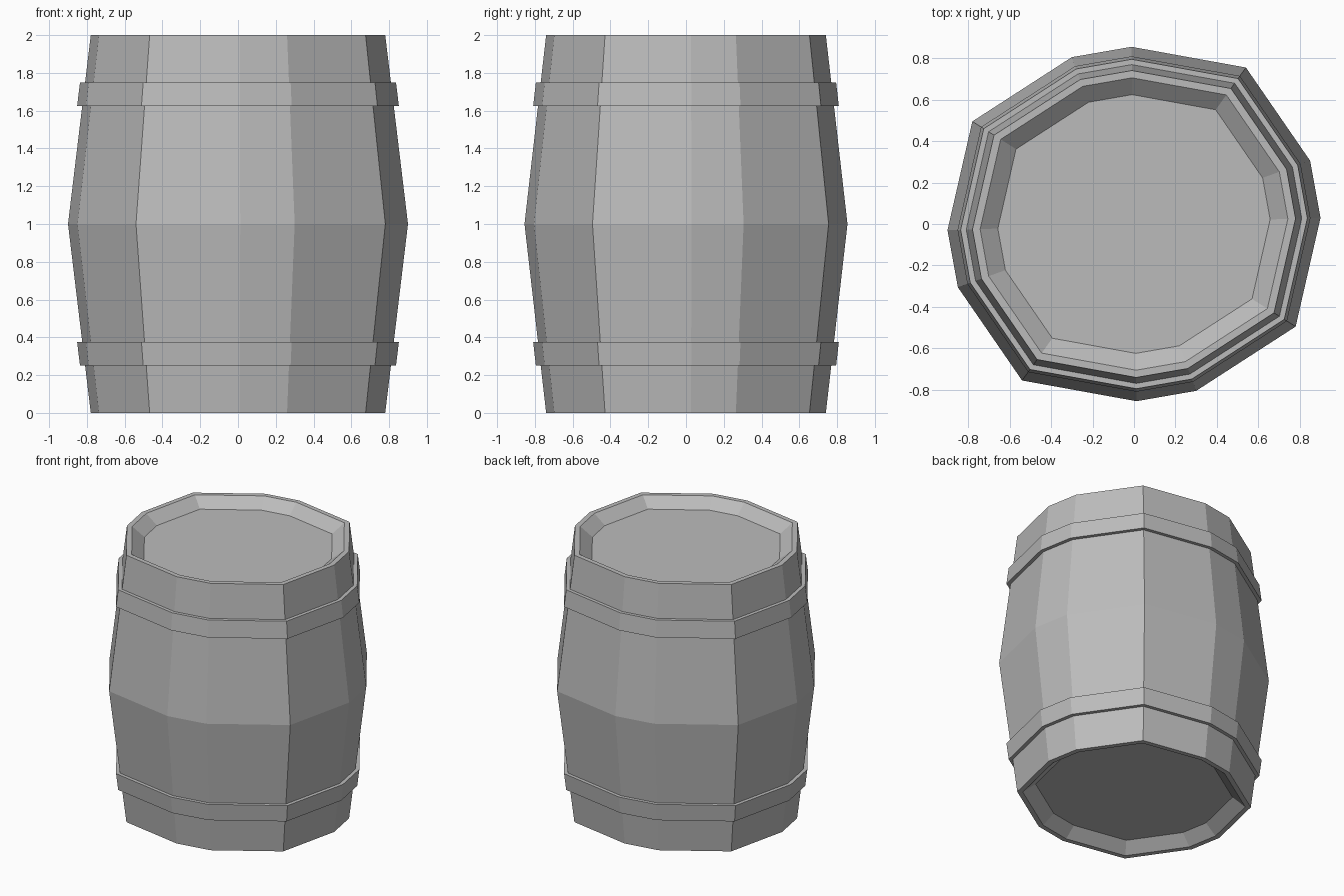
import bpy
import bmesh

if "Cube" in bpy.data.objects:
    bpy.data.objects.remove(bpy.data.objects["Cube"])

# Half of the uneven twelve-sided outline; the other half is its point mirror
HALF = [(0.90, 0.03), (0.85, 0.305), (0.54, 0.755),
        (-0.012, 0.855), (-0.30, 0.805), (-0.78, 0.495)]
OUTLINE = HALF + [(-x, -y) for x, y in HALF]

grey = bpy.data.materials.new("barrel_grey")
grey.use_nodes = True
colour = (0.50, 0.50, 0.50, 1)
grey.diffuse_color = colour
grey.node_tree.nodes["Principled BSDF"].inputs["Base Color"].default_value = colour


def loft(name, profile, closed=False):
    """Sweep (scale, z) profile points around the outline, capped or as a closed hoop."""
    bm = bmesh.new()
    rings = [[bm.verts.new((x * s, y * s, z)) for x, y in OUTLINE] for s, z in profile]
    pairs = list(zip(rings, rings[1:]))
    if closed:
        pairs.append((rings[-1], rings[0]))
    else:
        bm.faces.new(rings[0][::-1])
        bm.faces.new(rings[-1])
    n = len(OUTLINE)
    for low, high in pairs:
        for i in range(n):
            j = (i + 1) % n
            bm.faces.new((low[i], low[j], high[j], high[i]))
    bmesh.ops.recalc_face_normals(bm, faces=bm.faces)
    mesh = bpy.data.meshes.new(name)
    bm.to_mesh(mesh)
    bm.free()
    mesh.materials.append(grey)
    obj = bpy.data.objects.new(name, mesh)
    bpy.context.collection.objects.link(obj)
    return obj


def body_scale(z):
    return 1 - 0.134 * abs(z - 1)


# Bulging body with a bevelled recess in each end
end = body_scale(0)
recess = [(0.73, 0.07), (0.825, 0), (end, 0)]
loft("barrel_body", recess + [(1, 1)] + [(s, 2 - z) for s, z in reversed(recess)])

# Two hoops that follow the taper of the body
for name, z0, z1 in (("lower_hoop", 0.25, 0.375), ("upper_hoop", 1.625, 1.75)):
    a, b = body_scale(z0), body_scale(z1)
    loft(name, [(a - 0.01, z0), (a + 0.03, z0), (b + 0.03, z1), (b - 0.01, z1)], closed=True)
